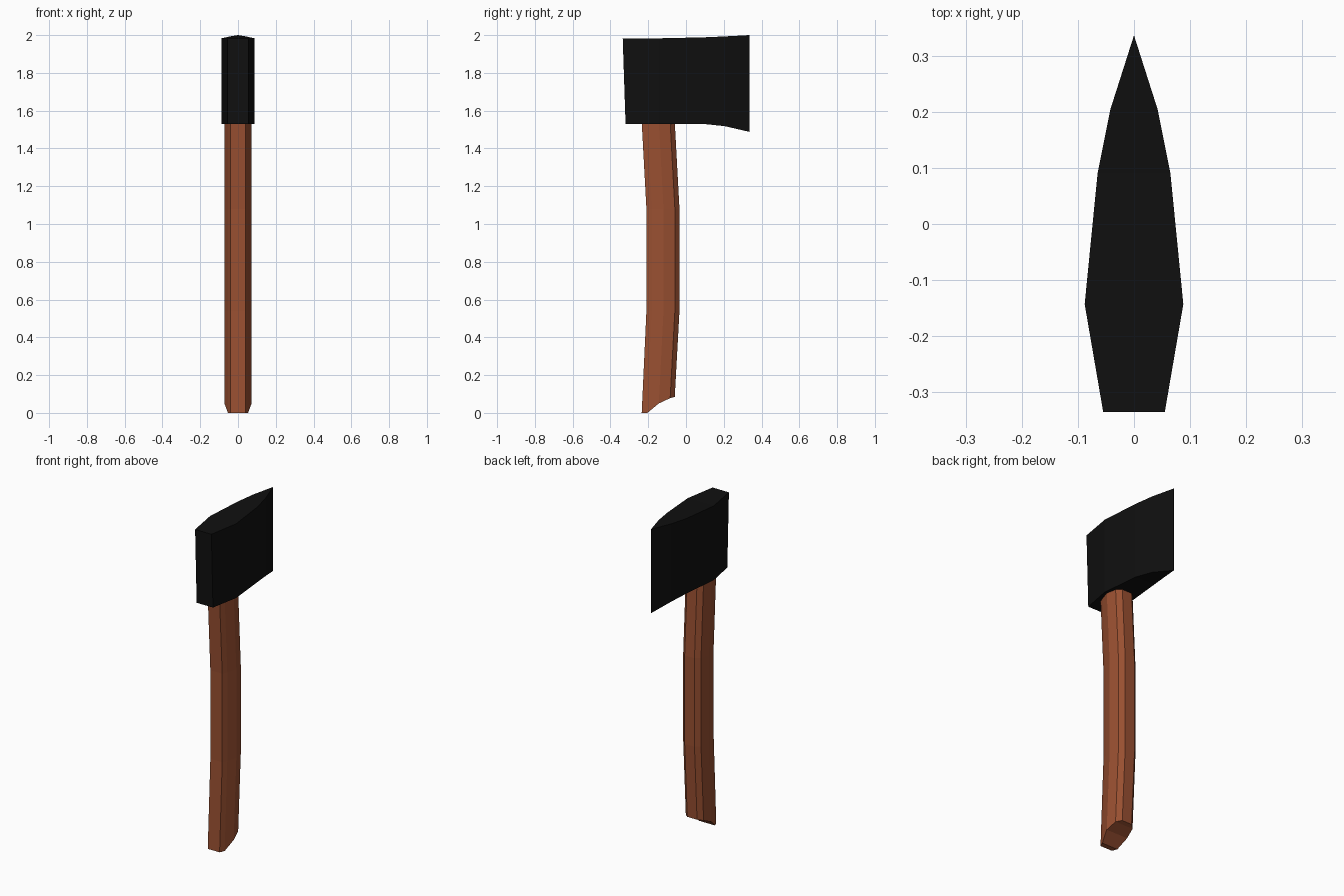
import bpy

cube = bpy.data.objects.get("Cube")
if cube:
    bpy.data.objects.remove(cube, do_unlink=True)


def material(name, colour):
    mat = bpy.data.materials.new(name)
    mat.use_nodes = True
    mat.diffuse_color = (*colour, 1)
    bsdf = mat.node_tree.nodes["Principled BSDF"]
    bsdf.inputs["Base Color"].default_value = (*colour, 1)
    bsdf.inputs["Roughness"].default_value = 0.8
    return mat


def build(name, verts, faces, mat):
    mesh = bpy.data.meshes.new(name)
    mesh.from_pydata(verts, [], faces)
    mesh.materials.append(mat)
    mesh.validate()
    obj = bpy.data.objects.new(name, mesh)
    bpy.context.collection.objects.link(obj)
    # Make every face point outwards
    bpy.context.view_layer.objects.active = obj
    obj.select_set(True)
    bpy.ops.object.mode_set(mode="EDIT")
    bpy.ops.mesh.select_all(action="SELECT")
    bpy.ops.mesh.normals_make_consistent(inside=False)
    bpy.ops.object.mode_set(mode="OBJECT")
    obj.select_set(False)
    return obj


def bridge(rings, count):
    """Quads joining successive rings of equal vertex count."""
    return [(r * count + i, r * count + (i + 1) % count,
             (r + 1) * count + (i + 1) % count, (r + 1) * count + i)
            for r in range(rings - 1) for i in range(count)]


iron = material("black iron", (0.005, 0.005, 0.005))
wood = material("reddish brown wood", (0.32, 0.08, 0.031))

# Axe head: stations from poll to cutting edge (y top, y bottom, half width, z bottom, z top)
stations = [
    (-0.335, -0.32, 0.055, 1.53, 1.983),
    (-0.143, -0.143, 0.088, 1.53, 1.983),
    (0.09, 0.09, 0.065, 1.53, 1.988),
    (0.205, 0.205, 0.042, 1.518, 1.993),
    (0.335, 0.335, 0.0005, 1.488, 2.0),
]
verts = []
for y_top, y_low, half, low, top in stations:
    verts += [(-half, y_low, low), (half, y_low, low), (half, y_top, top), (-half, y_top, top)]
last = len(verts) - 4
faces = bridge(len(stations), 4) + [(0, 1, 2, 3), tuple(range(last, last + 4))]
build("axe_head", verts, faces, iron)

# Handle: faceted section (half width, y offset, height of the slanted butt end)
half_section = [
    (0.04, -0.0875, 0.0),
    (0.053, -0.057, 0.0),
    (0.072, 0.003, 0.05),
    (0.06, 0.063, 0.078),
    (0.033, 0.0875, 0.085),
]
section = half_section + [(-x, y, z) for x, y, z in reversed(half_section)]
# Gentle bow along the length (centre y, z); the first ring follows the butt slant
path = [(-0.147, 0.0), (-0.122, 0.54), (-0.122, 1.08), (-0.147, 1.54)]
verts = [(x, cy + y, z + (slant if r == 0 else 0))
         for r, (cy, z) in enumerate(path) for x, y, slant in section]
count = len(section)
faces = bridge(len(path), count)
faces.append(tuple(range(len(verts) - count, len(verts))))
# Butt end made from strips across the width
faces += [(i, i + 1, count - 2 - i, count - 1 - i) for i in range(len(half_section) - 1)]
build("handle", verts, faces, wood)
